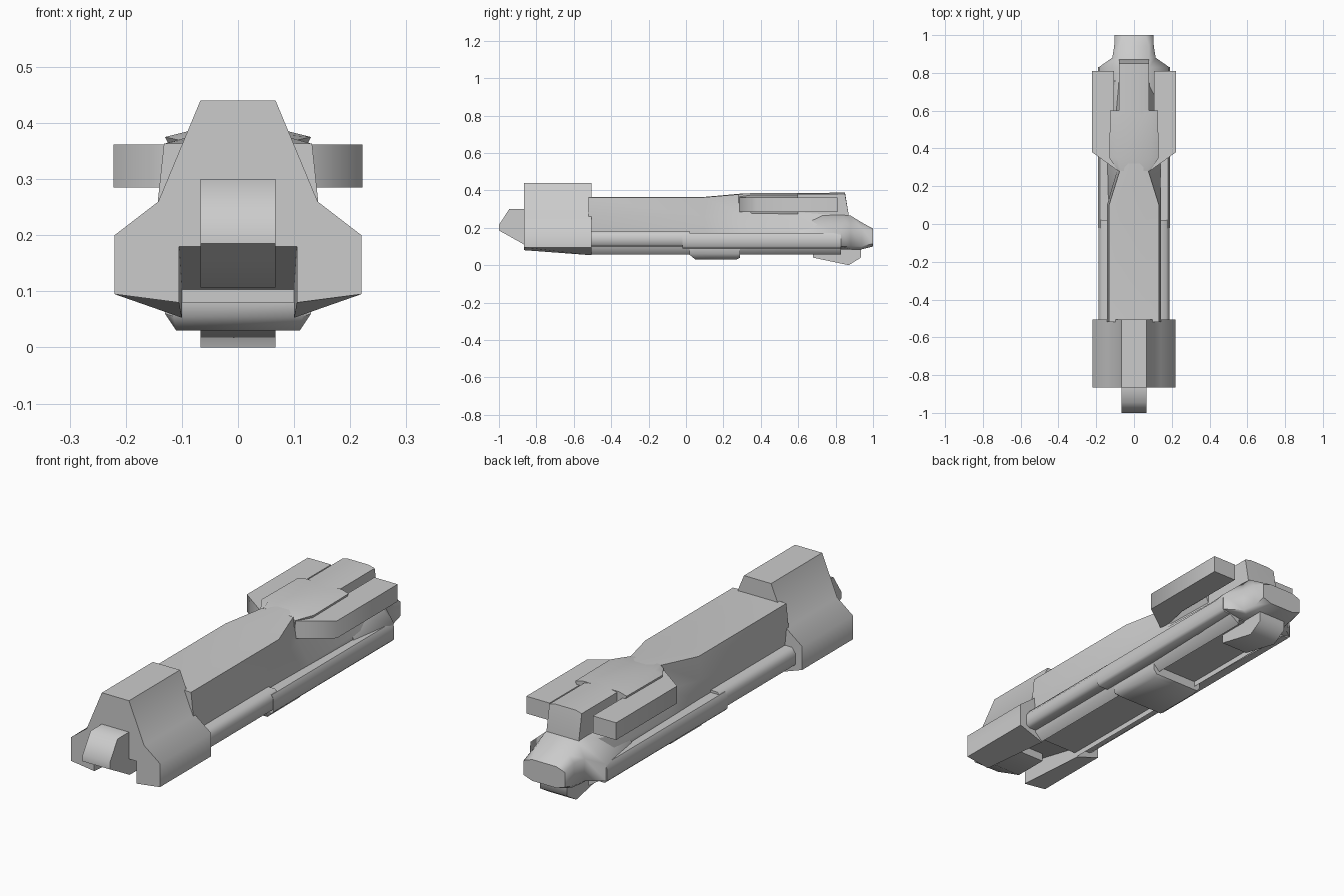
import bpy, bmesh, math

if "Cube" in bpy.data.objects:
    bpy.data.objects.remove(bpy.data.objects["Cube"])


def finish(name, rings, angle=60):
    """Skin equal-sized closed rings, cap the ends and smooth the result."""
    bm = bmesh.new()
    loops = [[bm.verts.new(p) for p in ring] for ring in rings]
    n = len(loops[0])
    for a, b in zip(loops, loops[1:]):
        for i in range(n):
            j = (i + 1) % n
            bm.faces.new((a[i], a[j], b[j], b[i]))
    caps = [bm.faces.new(loops[0]), bm.faces.new(loops[-1])]
    bmesh.ops.recalc_face_normals(bm, faces=bm.faces[:])
    bmesh.ops.triangulate(bm, faces=caps)
    mesh = bpy.data.meshes.new(name)
    bm.to_mesh(mesh)
    bm.free()
    ob = bpy.data.objects.new(name, mesh)
    bpy.context.collection.objects.link(ob)
    bpy.context.view_layer.objects.active = ob
    ob.select_set(True)
    bpy.ops.object.shade_smooth_by_angle(angle=math.radians(angle))
    ob.select_set(False)
    return ob


def loft(name, *sections):
    """Sections are (y, right half profile of x,z from top to bottom)."""
    return finish(name, [[(x, y, z) for x, z in half] +
                         [(-x, y, z) for x, z in reversed(half)]
                         for y, half in sections])


def side_loft(name, *sections):
    """Sections are (y, closed x,z profile); made on both sides."""
    for side, s in (("right", 1), ("left", -1)):
        finish(side + "_" + name, [[(s * x, y, z) for x, z in prof]
                                   for y, prof in sections])


def side_plate(name, outline, z0, z1):
    for side, s in (("right", 1), ("left", -1)):
        finish(side + "_" + name, [[(s * x, y, z) for x, y in outline]
                                   for z in (z0, z1)])


# Front housing, an arch open underneath
arch = [(.067, .44), (.142, .26), (.22, .20), (.22, .095)]
loft("front_housing",
     (-.865, arch + [(.105, .08), (.105, .18)]),
     (-.505, arch + [(.10, .053), (.10, .10)]))

# Nose block with a chamfered tip
loft("nose",
     (-1.0, [(.067, .215), (.067, .185)]),
     (-.945, [(.067, .30), (.067, .155)]),
     (-.86, [(.067, .30), (.067, .107)]),
     (-.70, [(.067, .30), (.067, .107)]))

# Main hull, pinched into a waist
full = [(.067, .365), (.132, .363), (.143, .26), (.135, .18),
        (.135, .09), (.10, .056), (.10, .08)]
waist = [(.03, .383), (.07, .38), (.085, .27), (.14, .18),
         (.135, .09), (.10, .056), (.10, .08)]
rear = [(.03, .38), (.07, .375), (.08, .265), (.15, .20),
        (.15, .09), (.10, .056), (.10, .08)]
loft("main_hull", (-.52, full), (.10, full), (.30, waist), (.83, rear))

# Upper deck and its narrower rear extension
loft("upper_deck",
     (.28, [(.07, .38), (.085, .365), (.075, .27)]),
     (.35, [(.09, .385), (.13, .375), (.08, .27)]),
     (.60, [(.09, .385), (.127, .375), (.08, .27)]))
loft("rear_deck",
     (.58, [(.05, .385), (.08, .38), (.08, .25)]),
     (.85, [(.05, .388), (.08, .38), (.08, .25)]),
     (.87, [(.05, .27), (.08, .27), (.08, .25)]))

# Side pods with slanted fronts
side_plate("pod", [(.07, .285), (.09, .285), (.222, .38), (.222, .81),
                   (.107, .81), (.107, .45)], .285, .362)

# Tail block
loft("tail",
     (.60, [(.08, .265), (.15, .18), (.15, .09), (.08, .08)]),
     (.83, [(.08, .268), (.187, .175), (.187, .10), (.10, .085)]),
     (.88, [(.08, .265), (.115, .20), (.115, .10), (.10, .085)]),
     (.94, [(.08, .228), (.105, .20), (.105, .10), (.09, .085)]),
     (1.0, [(.06, .195), (.102, .18), (.102, .115), (.06, .10)]))

# Lower side rails, front and rear lengths
front_rail = [(.12, .183), (.17, .183), (.187, .16), (.187, .11), (.17, .10), (.12, .10)]
rear_rail = [(.12, .173), (.18, .173), (.19, .155), (.19, .10), (.18, .09), (.12, .09)]
side_loft("front_rail", (-.52, front_rail), (.02, front_rail))
side_loft("rear_rail", (-.02, rear_rail), (.83, rear_rail))

# Belly tray
loft("belly_tray",
     (.02, [(.13, .085), (.13, .06), (.115, .055)]),
     (.05, [(.135, .085), (.13, .06), (.11, .03)]),
     (.27, [(.135, .085), (.13, .06), (.11, .03)]),
     (.29, [(.13, .085), (.13, .06), (.115, .04)]))

# Keel fin under the tail
loft("keel_fin",
     (.68, [(.067, .09), (.067, .04)]),
     (.87, [(.067, .09), (.067, .0)]),
     (.935, [(.067, .085), (.067, .04)]))
